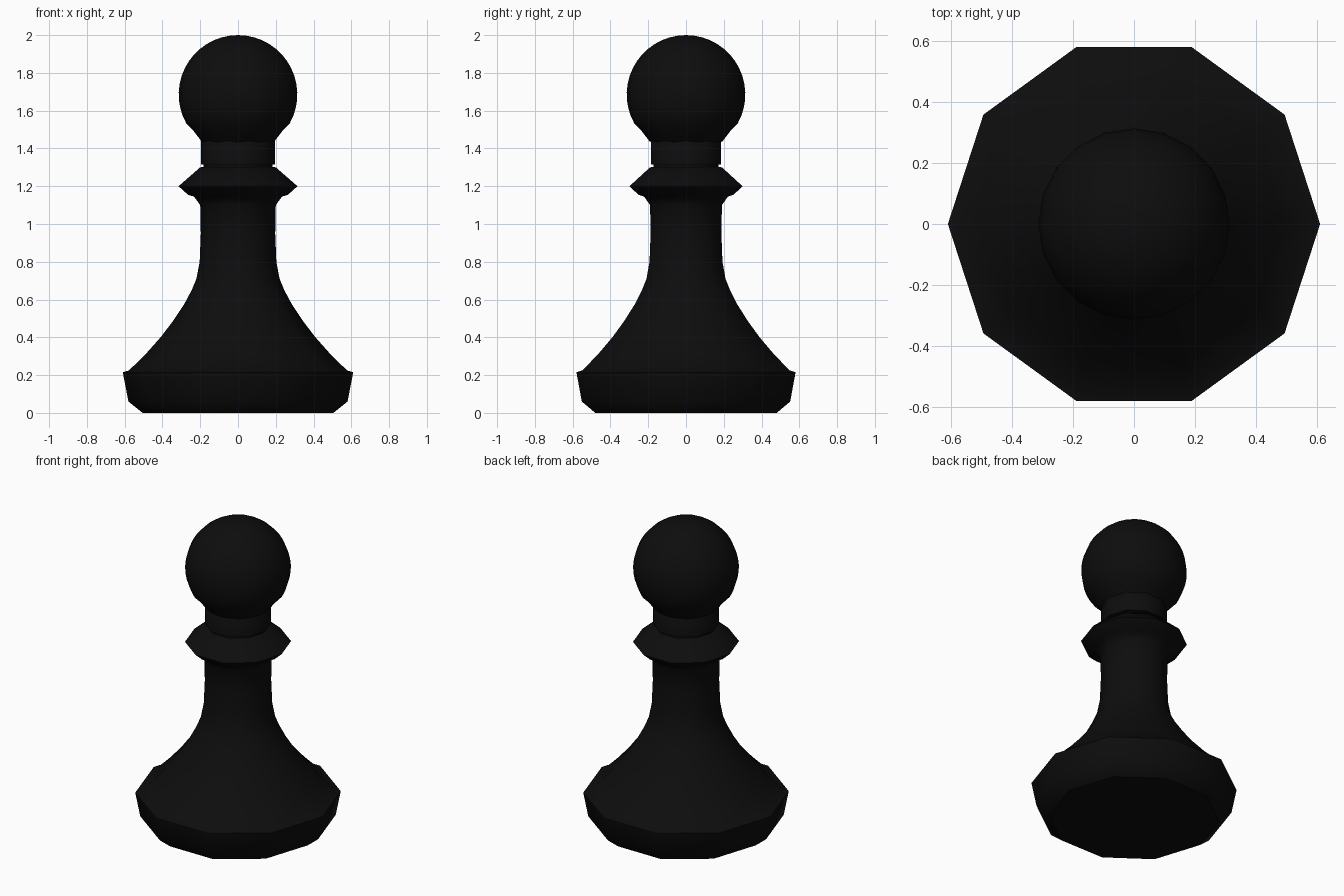
import bpy, bmesh, math

cube = bpy.data.objects.get("Cube")
if cube:
    bpy.data.objects.remove(cube, do_unlink=True)

black = bpy.data.materials.new("black")
black.use_nodes = True
color = (0.004, 0.004, 0.004, 1)
black.diffuse_color = color
black.node_tree.nodes["Principled BSDF"].inputs["Base Color"].default_value = color


def lathe(name, profile, sides, angle):
    """Turn a (radius, height) profile, with its first corner on +x."""
    bm = bmesh.new()
    rings = []
    for r, z in profile:
        if r == 0:
            rings.append([bm.verts.new((0, 0, z))] * sides)
        else:
            rings.append([bm.verts.new((r * math.cos(math.tau * i / sides),
                                        r * math.sin(math.tau * i / sides), z))
                          for i in range(sides)])
    for low, high in zip(rings, rings[1:]):
        for i in range(sides):
            j = (i + 1) % sides
            corners = list(dict.fromkeys((low[i], low[j], high[j], high[i])))
            bm.faces.new(corners)
    bmesh.ops.recalc_face_normals(bm, faces=bm.faces)
    mesh = bpy.data.meshes.new(name)
    bm.to_mesh(mesh)
    bm.free()
    mesh.materials.append(black)
    obj = bpy.data.objects.new(name, mesh)
    bpy.context.collection.objects.link(obj)
    bpy.ops.object.select_all(action="DESELECT")
    obj.select_set(True)
    bpy.context.view_layer.objects.active = obj
    bpy.ops.object.shade_smooth_by_angle(angle=math.radians(angle))
    return obj


# Ten-sided foot, flared skirt and stem
foot = [(0, 0), (0.505, 0), (0.58, 0.06), (0.61, 0.215), (0.577, 0.225)]
skirt = [(0.49, 0.31), (0.41, 0.4), (0.345, 0.485), (0.285, 0.575),
         (0.245, 0.65), (0.22, 0.71)]
stem = [(0.203, 0.8), (0.197, 0.95), (0.2, 1.1)]
# Collar, with a narrow groove above it
collar = [(0.233, 1.145), (0.265, 1.155), (0.315, 1.2), (0.2, 1.3)]
groove = [(0.182, 1.302), (0.182, 1.316)]
neck = [(0.195, 1.316), (0.195, 1.44), (0.15, 1.5), (0, 1.5)]
lathe("body", foot + skirt + stem + collar + groove + neck, 10, 40)

# Round head, drawn in to meet the neck
radius, centre = 0.314, 1.686
arc = [(radius * math.sin(a), centre - radius * math.cos(a))
       for a in (math.radians(d) for d in range(60, 180, 8))]
head = [(0, 1.43), (0.18, 1.43), (0.195, 1.44), (0.235, 1.492)] + arc + [(0, 2)]
lathe("head", head, 20, 40)
